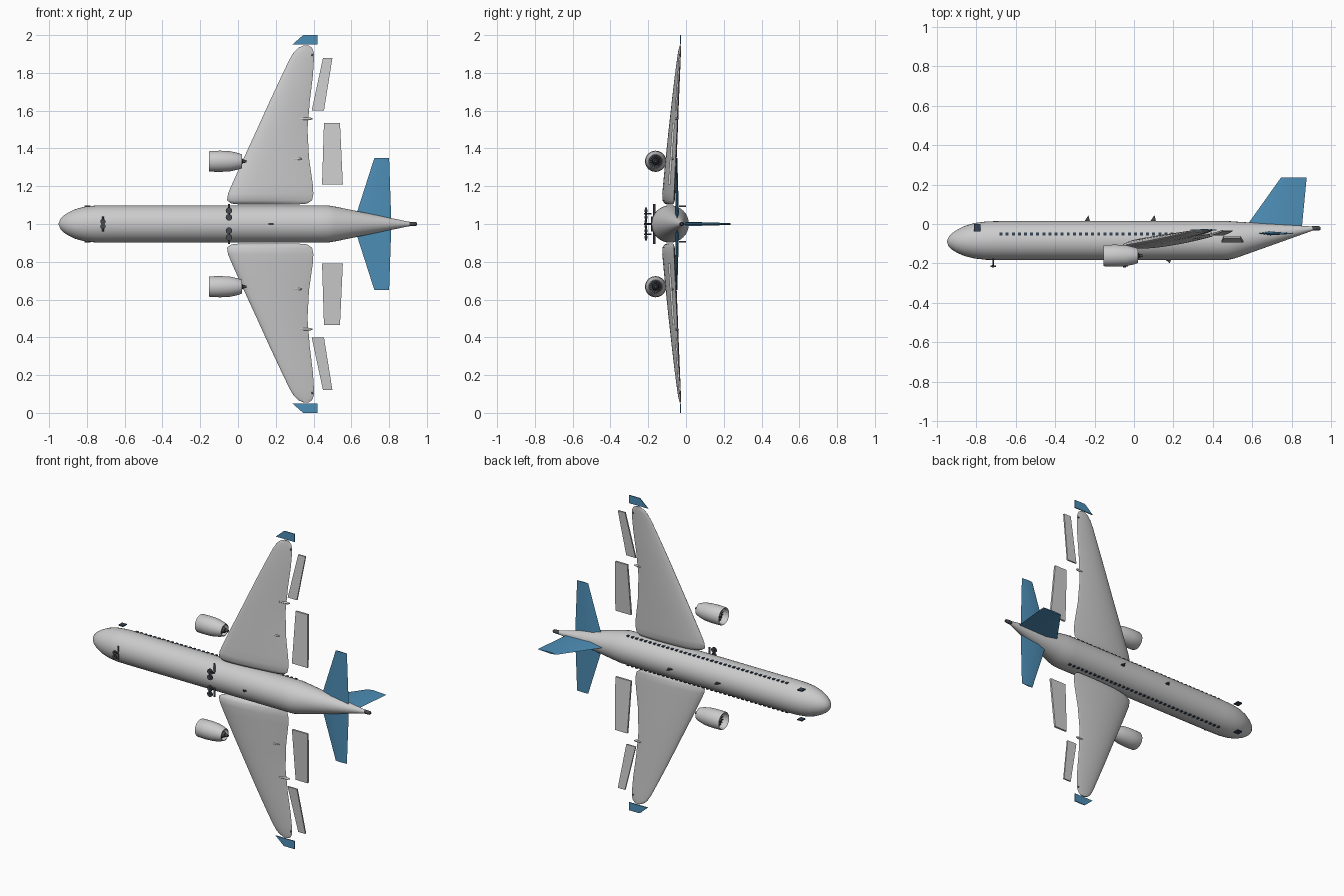
import bpy, bmesh, math
from mathutils import Vector, Matrix

if "Cube" in bpy.data.objects:
    bpy.data.objects.remove(bpy.data.objects["Cube"])

# Nose points to -x, aircraft "up" is +y, wings spread along z about z = 1.


def material(name, rgb):
    m = bpy.data.materials.new(name)
    m.diffuse_color = (*rgb, 1)
    m.use_nodes = True
    m.node_tree.nodes["Principled BSDF"].inputs["Base Color"].default_value = m.diffuse_color
    return m


BLUE = material("tail_blue", (0.075, 0.27, 0.47))
DARK = material("dark_grey", (0.06, 0.065, 0.075))
GLASS = material("window_dark", (0.035, 0.055, 0.09))


def finish(bm, name, mat=None, angle=35):
    bmesh.ops.recalc_face_normals(bm, faces=bm.faces)
    me = bpy.data.meshes.new(name)
    bm.to_mesh(me)
    bm.free()
    ob = bpy.data.objects.new(name, me)
    bpy.context.collection.objects.link(ob)
    if mat:
        me.materials.append(mat)
    bpy.ops.object.select_all(action='DESELECT')
    bpy.context.view_layer.objects.active = ob
    ob.select_set(True)
    bpy.ops.object.shade_smooth_by_angle(angle=math.radians(angle))
    return ob


def loft(bm, rings, caps=True):
    loops = [[bm.verts.new(p) for p in r] for r in rings]
    n = len(loops[0])
    for a, b in zip(loops, loops[1:]):
        for i in range(n):
            bm.faces.new((a[i], a[(i + 1) % n], b[(i + 1) % n], b[i]))
    if caps:
        bm.faces.new(loops[0])
        bm.faces.new(loops[-1])


def ring_x(x, yc, zc, ry, rz, n=32):
    return [(x, yc + ry * math.cos(2 * math.pi * i / n), zc + rz * math.sin(2 * math.pi * i / n))
            for i in range(n)]


def box(bm, loc, size):
    bmesh.ops.create_cube(bm, size=1, matrix=Matrix.Translation(loc) @ Matrix.Diagonal((*size, 1)))


def cylinder(bm, loc, r, depth, axis, n=16):
    rot = Matrix.Rotation(math.pi / 2, 4, 'X') if axis == 'y' else Matrix.Identity(4)
    bmesh.ops.create_cone(bm, cap_ends=True, segments=n, radius1=r, radius2=r, depth=depth,
                          matrix=Matrix.Translation(loc) @ rot)


def slab(name, corners, thick, axis, mat=None):
    """Flat panel: corners at its mid-plane, thickness along an axis."""
    bm = bmesh.new()
    d = Vector(axis) * thick / 2
    loft(bm, [[Vector(c) - d for c in corners], [Vector(c) + d for c in corners]])
    return finish(bm, name, mat)


def airfoil(z, le, te, yle, yte, t, n=12):
    pts = []
    for i in range(2 * n):
        a = math.pi * i / n
        u = (1 - math.cos(a)) / 2
        h = t * math.sqrt(u) * (1 - u) * 1.3 * (1 if i < n else -1)
        pts.append((le + (te - le) * u, yle + (yte - yle) * u + h + 0.002 * math.sin(a), z))
    return pts


# fuselage: x, top, bottom, half width
bm = bmesh.new()
hull = [(-.949, -.086, -.094, .004), (-.942, -.066, -.112, .024), (-.925, -.047, -.130, .043),
        (-.90, -.030, -.146, .060), (-.86, -.010, -.163, .079), (-.81, .005, -.175, .092),
        (-.75, .013, -.182, .098), (-.68, .015, -.183, .099), (.44, .015, -.183, .099),
        (.48, .015, -.182, .098), (.52, .012, -.172, .091), (.91, -.013, -.033, .011)]
loft(bm, [ring_x(x, (t + b) / 2, 1, (t - b) / 2, w) for x, t, b, w in hull])
finish(bm, "fuselage")

# tail exhaust cap
bm = bmesh.new()
loft(bm, [ring_x(x, -.022, 1, r, r, 16) for x, r in [(.90, .009), (.908, .012), (.94, .011), (.947, .007)]])
finish(bm, "tail_exhaust", DARK)

# vertical fin
bm = bmesh.new()
loft(bm, [[(le, y, 1), (le + .3 * (te - le), y2, 1 + t), (te, yte, 1), (le + .3 * (te - le), y2, 1 - t)]
          for le, te, y, yte, y2, t in [(.575, .852, -.005, -.025, -.01, .012), (.746, .877, .235, .235, .235, .005)]])
finish(bm, "tail_fin", BLUE)

# roof and belly antennas
for i, (x, y, d) in enumerate([(-.237, .012, .032), (.098, .012, .034), (.175, -.18, -.02)]):
    slab(f"antenna_{i}", [(x - .016, y, 1), (x + .014, y, 1), (x + .006, y + d, 1)], .006, (0, 0, 1), DARK)

for s, side in ((1, "left"), (-1, "right")):
    Z = lambda d: 1 + s * d

    # cabin and cockpit windows
    bm = bmesh.new()
    for i in range(37):
        box(bm, (-.675 + i * .031, -.05, Z(.091)), (.015, .016, .010))
    finish(bm, f"cabin_windows_{side}", GLASS)
    bm = bmesh.new()
    box(bm, (-.797, -.019, Z(.094)), (.033, .037, .006))
    finish(bm, f"cockpit_window_{side}", GLASS)

    # wing: span, leading x, trailing x, leading y, trailing y, thickness
    bm = bmesh.new()
    secs = [(.102, .02, .30, -.092, -.072, .010), (.108, -.035, .365, -.105, -.066, .030),
            (.125, -.058, .392, -.109, -.064, .050), (.16, -.053, .399, -.108, -.063, .054),
            (.21, -.032, .396, -.104, -.061, .052), (.35, .031, .376, -.092, -.055, .046),
            (.50, .100, .368, -.079, -.048, .038), (.65, .168, .380, -.065, -.042, .029),
            (.78, .229, .396, -.052, -.036, .021), (.87, .272, .402, -.042, -.032, .014),
            (.91, .296, .401, -.037, -.030, .011), (.932, .318, .392, -.033, -.029, .007),
            (.944, .345, .375, -.031, -.029, .003)]
    loft(bm, [airfoil(Z(d), *r) for d, *r in secs])
    finish(bm, f"wing_{side}", angle=60)

    slab(f"wingtip_{side}", [(.288, -.03, Z(.950)), (.42, -.03, Z(.950)), (.42, -.03, Z(1)), (.345, -.03, Z(1))],
         .006, (0, 1, 0), BLUE)
    bm = bmesh.new()
    bmesh.ops.create_uvsphere(bm, u_segments=10, v_segments=6, radius=.006,
                              matrix=Matrix.Translation((.392, -.031, Z(.895))))
    finish(bm, f"wing_light_{side}", DARK)

    # flap, aileron and stabiliser panels
    slab(f"flap_{side}", [(.445, -.089, Z(.21)), (.555, -.089, Z(.21)), (.54, -.066, Z(.535)), (.455, -.066, Z(.535))],
         .012, (0, 1, 0))
    slab(f"aileron_{side}", [(.39, -.055, Z(.60)), (.455, -.055, Z(.60)), (.50, -.034, Z(.88)), (.45, -.034, Z(.88))],
         .009, (0, 1, 0))
    bm = bmesh.new()
    loft(bm, [[(le, y, z), (le + .35 * (te - le), y + t, z), (te, y, z), (le + .35 * (te - le), y - t, z)]
              for le, te, y, z, t in [(.61, .812, -.047, Z(0), .011), (.722, .80, -.05, Z(.35), .004)]])
    finish(bm, f"stabiliser_{side}", BLUE)

    # flap track fairings
    for k, (x0, x1, y, d) in enumerate([(.212, .338, -.078, .345), (.285, .395, -.057, .557)]):
        bm = bmesh.new()
        loft(bm, [ring_x(x0 + (x1 - x0) * u, y + .012 * u, Z(d), r, r * .8, 12)
                  for u, r in [(0, .003), (.08, .008), (.9, .008), (1, .003)]])
        finish(bm, f"flap_fairing_{side}_{k}")

    # engine: hollow nacelle, fan, spinner and exhaust cone
    ey, ez = -.161, Z(.332)
    bm = bmesh.new()
    prof = [(-.085, .044), (-.145, .046), (-.152, .049), (-.154, .052), (-.148, .055), (-.09, .056),
            (-.04, .053), (.0, .044), (.02, .037), (.02, .033), (-.03, .040), (-.085, .044)]
    loft(bm, [ring_x(x, ey, ez, r, r) for x, r in prof], caps=False)
    bmesh.ops.remove_doubles(bm, verts=bm.verts, dist=1e-5)
    finish(bm, f"nacelle_{side}")
    bm = bmesh.new()
    for x, r in ((-.115, .046), (-.01, .04)):
        for i in range(16):
            m = (Matrix.Translation((x, ey, ez)) @ Matrix.Rotation(i * math.pi / 8, 4, 'X')
                 @ Matrix.Translation((0, r / 2, 0)) @ Matrix.Rotation(.6, 4, 'Y')
                 @ Matrix.Diagonal((.003, r, .011, 1)))
            bmesh.ops.create_cube(bm, size=1, matrix=m)
    loft(bm, [ring_x(-.08, ey, ez, .044, .044), ring_x(-.076, ey, ez, .044, .044)])
    finish(bm, f"fan_blades_{side}", DARK)
    bm = bmesh.new()
    loft(bm, [ring_x(x, ey, ez, r, r, 20) for x, r in
              [(-.14, .002), (-.13, .010), (-.112, .016), (-.08, .017), (.01, .019), (.024, .014),
               (.027, .009), (.044, .007)]])
    finish(bm, f"engine_core_{side}", DARK)

    # main gear: cross strut, axle and two wheels
    bm = bmesh.new()
    cylinder(bm, (-.048, -.168, Z(.06)), .006, .09, 'z')
    cylinder(bm, (-.048, -.212, Z(.053)), .003, .07, 'z')
    cylinder(bm, (-.048, -.202, Z(.053)), .004, .04, 'y')
    for d in (.035, .071):
        cylinder(bm, (-.048, -.212, Z(d)), .017, .010, 'y', 20)
        cylinder(bm, (-.048, -.212, Z(d)), .007, .016, 'y')
    finish(bm, f"main_gear_{side}", DARK)

# nose gear
bm = bmesh.new()
cylinder(bm, (-.715, -.180, 1), .005, .08, 'z')
cylinder(bm, (-.715, -.200, 1), .004, .044, 'y')
for d in (-.013, .013):
    cylinder(bm, (-.715, -.214, 1 + d), .014, .008, 'y', 20)
    cylinder(bm, (-.715, -.214, 1 + d), .005, .014, 'y')
finish(bm, "nose_gear", DARK)
